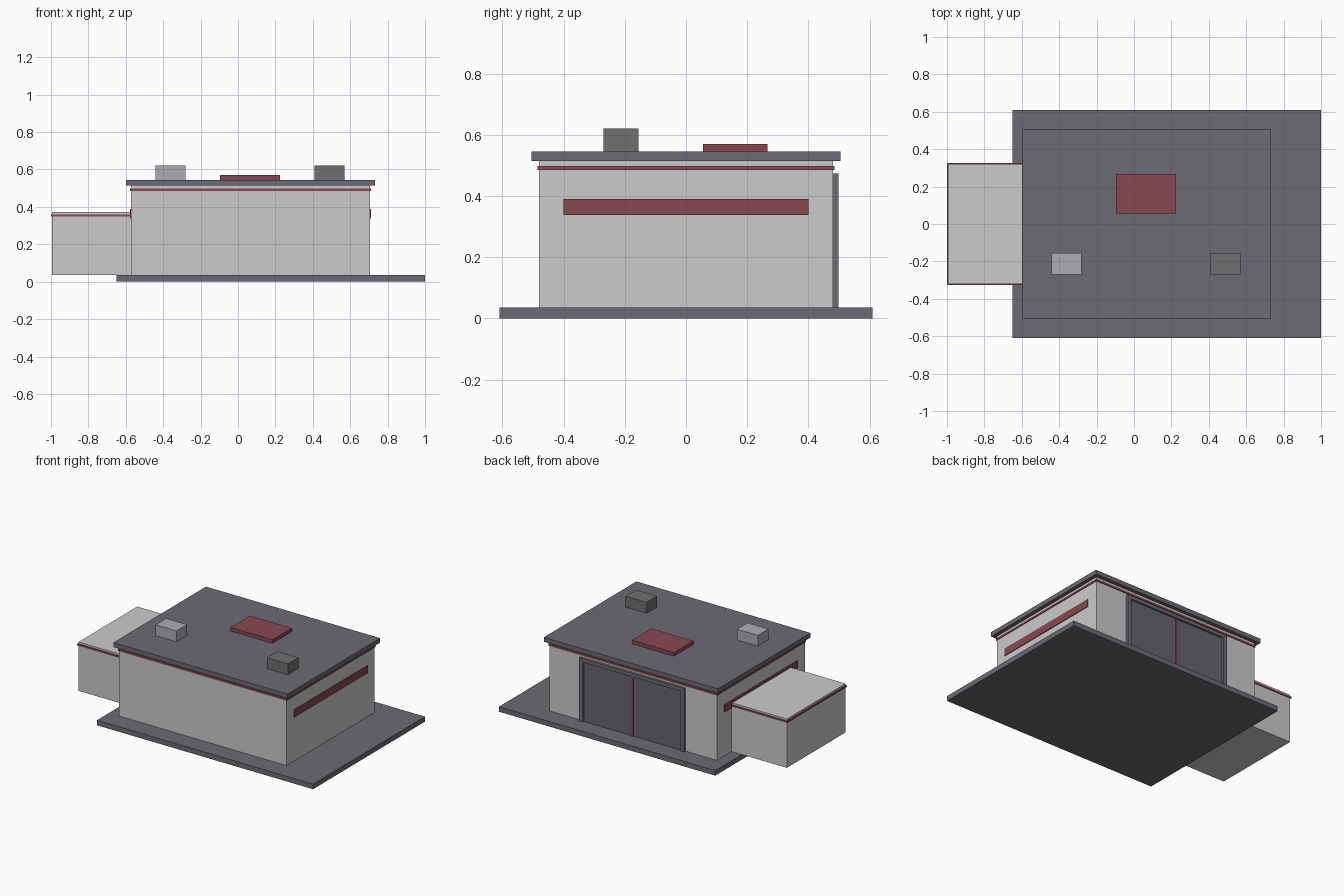
import bpy

if "Cube" in bpy.data.objects:
    bpy.data.objects.remove(bpy.data.objects["Cube"])


def material(name, rgb):
    m = bpy.data.materials.new(name)
    m.diffuse_color = (*rgb, 1)
    m.use_nodes = True
    m.node_tree.nodes["Principled BSDF"].inputs["Base Color"].default_value = m.diffuse_color
    return m


DARK = material("dark_slate", (0.15, 0.145, 0.17))
RED = material("dull_red", (0.25, 0.065, 0.085))
LIGHT = material("pale_metal", (0.42, 0.42, 0.45))
VENT = material("vent_grey", (0.16, 0.16, 0.16))
DOOR = material("door_grey", (0.13, 0.13, 0.15))


def box(name, x, y, z, mat=None):
    """Box given by its (min, max) range on each axis."""
    bpy.ops.mesh.primitive_cube_add(
        size=1, location=[(a + b) / 2 for a, b in (x, y, z)])
    ob = bpy.context.object
    ob.name = name
    ob.scale = [b - a for a, b in (x, y, z)]
    bpy.ops.object.transform_apply(location=False, rotation=False, scale=True)
    if mat:
        ob.data.materials.append(mat)
    return ob


# Ground slab and main hall
box("base_slab", (-0.65, 1.0), (-0.61, 0.61), (0, 0.035), DARK)
box("main_hall", (-0.572, 0.706), (-0.48, 0.48), (0.035, 0.515))
box("hall_trim", (-0.577, 0.711), (-0.485, 0.485), (0.485, 0.498), RED)
box("hall_roof", (-0.598, 0.732), (-0.505, 0.505), (0.514, 0.545), DARK)

# Long stripe windows on both ends
for side, x in (("right", (0.70, 0.711)), ("left", (-0.577, -0.566))):
    box(f"{side}_stripe", x, (-0.4, 0.4), (0.338, 0.39), RED)

# Side annex
box("annex", (-0.994, -0.565), (-0.32, 0.32), (0.035, 0.372))
box("annex_trim", (-1.0, -0.57), (-0.325, 0.325), (0.348, 0.36), RED)

# Rear double door with surrounding frame
cx, half, top = 0.067, 0.4, 0.473
box("door_panel", (cx - half + 0.01, cx + half - 0.01), (0.475, 0.486),
    (0.035, top - 0.01), DOOR)
for name, s in (("left", -1), ("right", 1)):
    edges = sorted((cx + s * half, cx + s * (half - 0.028)))
    box(f"door_post_{name}", edges, (0.475, 0.498), (0.035, top), DARK)
box("door_lintel", (cx - half + 0.028, cx + half - 0.028), (0.475, 0.498),
    (top - 0.025, top), DARK)
box("door_seam", (cx - 0.007, cx + 0.007), (0.48, 0.492),
    (0.035, top - 0.025), RED)

# Rooftop hatch and vents
box("roof_hatch", (-0.095, 0.225), (0.055, 0.267), (0.544, 0.57), RED)
for name, x, mat in (("left", -0.36, LIGHT), ("right", 0.49, VENT)):
    box(f"roof_vent_{name}", (x - 0.08, x + 0.08), (-0.27, -0.155),
        (0.544, 0.62), mat)
